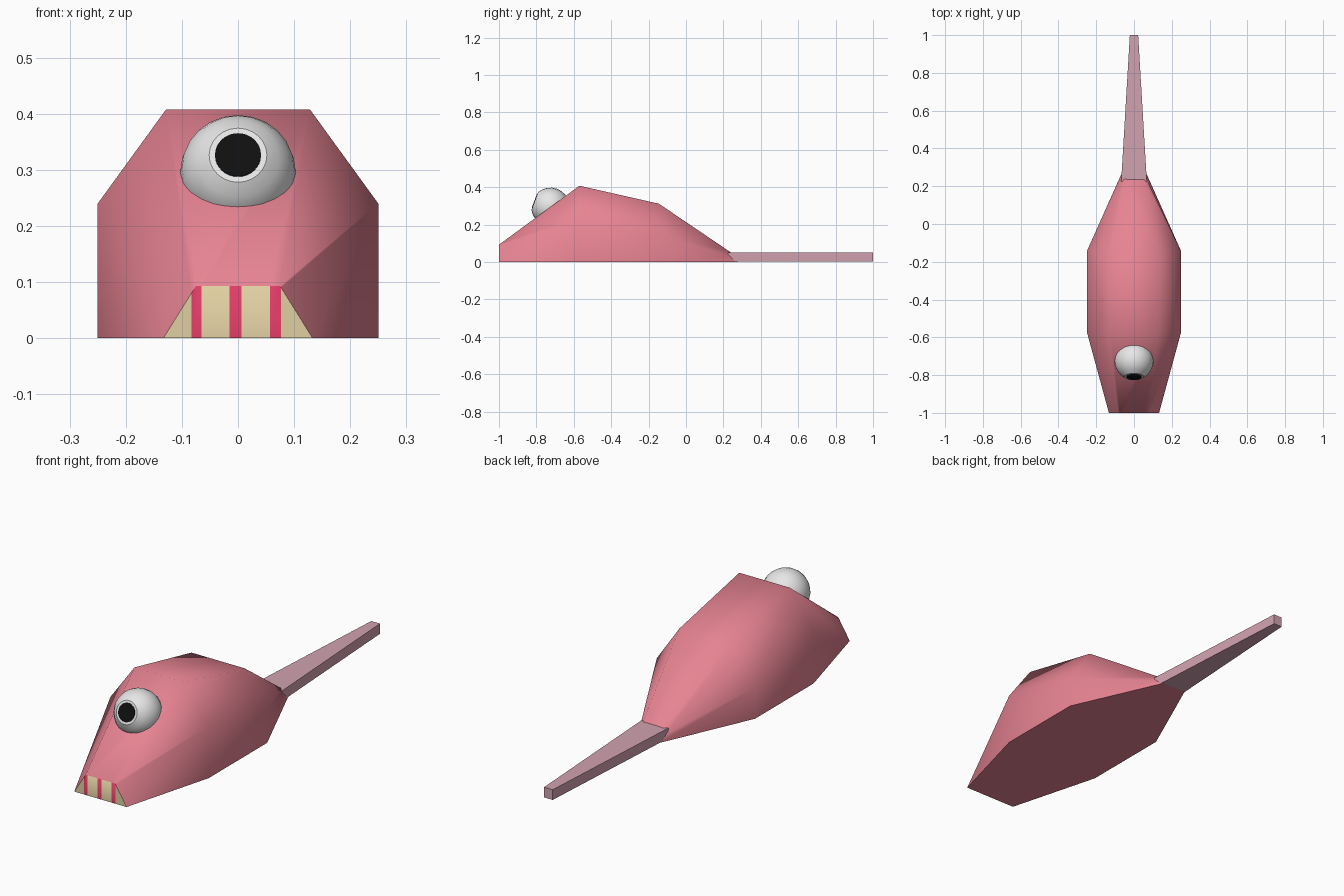
import bpy, bmesh
from mathutils import Vector

if "Cube" in bpy.data.objects:
    bpy.data.objects.remove(bpy.data.objects["Cube"])


def material(name, rgb):
    m = bpy.data.materials.new(name)
    m.diffuse_color = (*rgb, 1)
    m.use_nodes = True
    m.node_tree.nodes["Principled BSDF"].inputs["Base Color"].default_value = m.diffuse_color
    return m


PINK = material("pink_skin", (0.80, 0.23, 0.29))
TAIL = material("dusty_pink", (0.64, 0.36, 0.43))
TAN = material("tan_teeth", (0.75, 0.62, 0.36))
RED = material("crimson_gaps", (0.75, 0.045, 0.135))
WHITE = material("eye_white", (0.85, 0.85, 0.85))
BLACK = material("pupil_black", (0.005, 0.005, 0.005))


def finish(bm, name, mats, angle=None):
    me = bpy.data.meshes.new(name)
    bm.normal_update()
    bm.to_mesh(me)
    bm.free()
    for m in mats:
        me.materials.append(m)
    ob = bpy.data.objects.new(name, me)
    bpy.context.collection.objects.link(ob)
    if angle:
        bpy.ops.object.select_all(action='DESELECT')
        ob.select_set(True)
        bpy.context.view_layer.objects.active = ob
        bpy.ops.object.shade_smooth_by_angle(angle=angle)
    return ob


def loft(bm, rings):
    """Skin a list of closed rings and cap both ends."""
    vs = [[bm.verts.new(p) for p in r] for r in rings]
    n = len(vs[0])
    for a, b in zip(vs, vs[1:]):
        for i in range(n):
            j = (i + 1) % n
            bm.faces.new((a[i], a[j], b[j], b[i]))
    bm.faces.new(vs[0])
    bm.faces.new(vs[-1])
    bmesh.ops.remove_doubles(bm, verts=bm.verts, dist=0.0005)
    bmesh.ops.recalc_face_normals(bm, faces=bm.faces)


# body: half sections of (x, y, z) as bottom corner, side corner, top corner
halves = [
    [(0.133, -1.0, 0), (0.133, -1.0, 0), (0.075, -1.0, 0.093)],
    [(0.25, -0.57, 0), (0.25, -0.57, 0.24), (0.128, -0.57, 0.408)],
    [(0.25, -0.145, 0), (0.25, -0.145, 0.145), (0.135, -0.145, 0.312)],
    [(0.06, 0.28, 0), (0.068, 0.235, 0.03), (0.052, 0.235, 0.055)],
]
bm = bmesh.new()
loft(bm, [h + [(-x, y, z) for x, y, z in reversed(h)] for h in halves])

# mouth: front face cut into teeth and gaps
GAPS = [(-0.083, -0.065), (-0.015, 0.006), (0.057, 0.077)]


def front_faces():
    return [f for f in bm.faces if all(v.co.y < -0.999 for v in f.verts)]


for x in [v for g in GAPS for v in g]:
    faces = front_faces()
    geom = list({e for f in faces for e in list(f.edges) + list(f.verts)}) + faces
    bmesh.ops.bisect_plane(bm, geom=geom, plane_co=(x, 0, 0), plane_no=(1, 0, 0))
for f in front_faces():
    cx = f.calc_center_bounds().x
    f.material_index = 2 if any(a < cx < b for a, b in GAPS) else 1
finish(bm, "body", [PINK, TAN, RED], 1.05)

# tail: tapering square bar
bm = bmesh.new()
loft(bm, [[(-w, y, 0.003), (w, y, 0.003), (w, y, 0.05), (-w, y, 0.05)]
          for w, y in [(0.068, 0.225), (0.022, 1.0)]])
finish(bm, "tail", [TAIL])

# eye: sphere with its front flattened, tilted slightly upward
look = Vector((0, -0.94, 0.35)).normalized()
turn = look.to_track_quat('Z', 'Y')
centre = Vector((0, -0.725, 0.295))

bm = bmesh.new()
bmesh.ops.create_uvsphere(bm, u_segments=24, v_segments=12, radius=0.103)
for v in bm.verts:
    v.co.z = min(v.co.z, 0.0892)
    v.co = turn @ v.co + centre
finish(bm, "eyeball", [WHITE], 0.6)

# pupil: thin round plate on the flat front
bm = bmesh.new()
bmesh.ops.create_cone(bm, cap_ends=True, segments=32, radius1=0.041,
                      radius2=0.041, depth=0.004)
for v in bm.verts:
    v.co.z += 0.0895
    v.co = turn @ v.co + centre
finish(bm, "pupil", [BLACK], 0.6)
